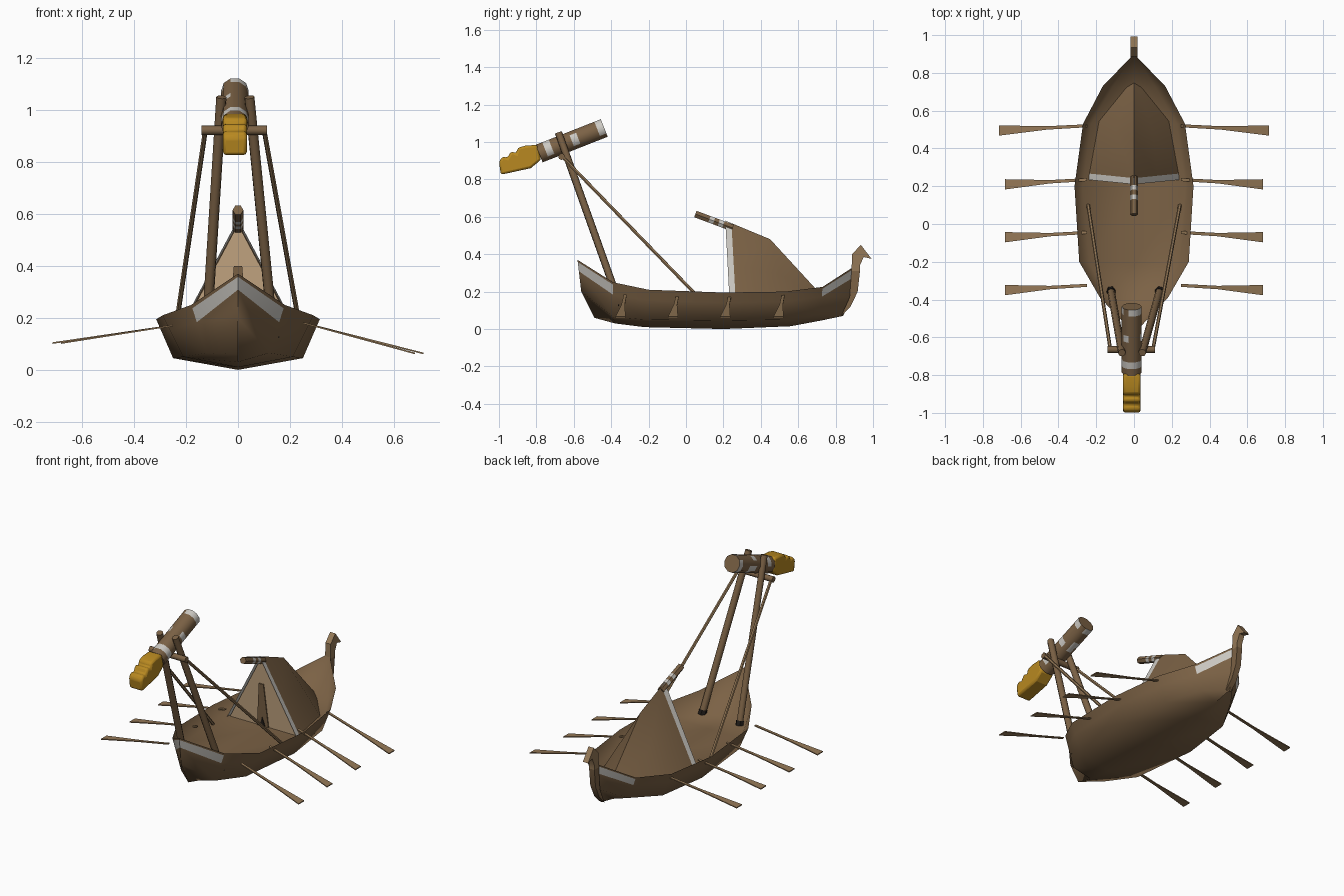
import bpy, bmesh, math, random
from mathutils import Vector

random.seed(4)
cube = bpy.data.objects.get("Cube")
if cube:
    bpy.data.objects.remove(cube)


def material(name, r, g, b):
    m = bpy.data.materials.new(name)
    m.use_nodes = True
    m.diffuse_color = (r, g, b, 1)
    bsdf = next(n for n in m.node_tree.nodes if n.type == 'BSDF_PRINCIPLED')
    bsdf.inputs["Base Color"].default_value = (r, g, b, 1)
    bsdf.inputs["Roughness"].default_value = 0.9
    return m


WOOD = material("brown wood", 0.2, 0.122, 0.06)
PALE = material("pale wood", 0.3, 0.19, 0.095)
WHITE = material("worn white paint", 0.6, 0.58, 0.54)
TAN = material("tan cloth", 0.55, 0.38, 0.22)
GOLD = material("gold", 0.48, 0.25, 0.015)
BLACK = material("black iron", 0.015, 0.012, 0.01)


def loft(name, rings, mats, rule=None, caps=True, angle=40):
    """Join closed rings of points; rule(i, j) picks a material per face."""
    bm = bmesh.new()
    rows = [[bm.verts.new(p) for p in ring] for ring in rings]
    n = len(rows[0])
    for i in range(len(rows) - 1):
        for j in range(n):
            k = (j + 1) % n
            f = bm.faces.new((rows[i][j], rows[i][k], rows[i + 1][k], rows[i + 1][j]))
            f.material_index = rule(i, j) if rule else 0
    if caps:
        bm.faces.new(rows[0])
        bm.faces.new(rows[-1])
    bmesh.ops.remove_doubles(bm, verts=bm.verts, dist=0.0005)
    bmesh.ops.dissolve_degenerate(bm, edges=bm.edges, dist=0.0001)
    bmesh.ops.recalc_face_normals(bm, faces=bm.faces)
    me = bpy.data.meshes.new(name)
    bm.to_mesh(me)
    bm.free()
    for m in mats:
        me.materials.append(m)
    ob = bpy.data.objects.new(name, me)
    bpy.context.collection.objects.link(ob)
    bpy.ops.object.select_all(action='DESELECT')
    ob.select_set(True)
    bpy.context.view_layer.objects.active = ob
    bpy.ops.object.shade_smooth_by_angle(angle=math.radians(angle))
    return ob


def rod(name, a, b, r, mats, sides=8, segs=1, rule=None):
    a, b = Vector(a), Vector(b)
    d = (b - a).normalized()
    u = d.cross(Vector((0, 0, 1)) if abs(d.z) < 0.95 else Vector((0, 1, 0))).normalized()
    v = u.cross(d)
    rings = []
    for i in range(segs + 1):
        c = a.lerp(b, i / segs)
        rings.append([c + r * (u * math.cos(t) + v * math.sin(t))
                      for t in (math.tau * j / sides for j in range(sides))])
    return loft(name, rings, mats, rule, angle=50)


def plate(name, outline, push, mat):
    pts = [Vector(p) for p in outline]
    return loft(name, [pts, [p + Vector(push) for p in pts]], [mat], angle=25)


# Hull: gunwale, chine and keel at each station, with a sunken deck
gunwale = [(0, -.58, .37), (.18, -.39, .25), (.29, -.2, .21), (.315, .2, .195),
           (.27, .53, .2), (.165, .73, .225), (0, .9, .335)]
chine = [(0, -.56, .2), (.12, -.39, .065), (.21, -.22, .05), (.25, .2, .045),
         (.21, .53, .05), (.11, .72, .08), (0, .885, .17)]
keel = [(-.49, .06), (-.38, .03), (-.22, .01), (.2, 0), (.56, .015), (.72, .045), (.84, .07)]
DECK = 0.13
rings = []
for g, c, k in zip(gunwale, chine, keel):
    g, c = Vector(g), Vector(c)
    wall = [g.lerp(c, t) for t in (0, .07, .36, 1)]
    inner = g.copy()
    if g.x > 0:
        inner = g.lerp(c, (g.z - DECK) / (g.z - c.z)) - Vector((.015, 0, 0))
    half = [inner] + wall
    mirror = [Vector((-p.x, p.y, p.z)) for p in reversed(half)]
    rings.append([Vector((0, inner.y, inner.z))] + half + [Vector((0, *k))] + mirror)
last = len(rings) - 2
loft("hull", rings, [WOOD, WHITE],
     lambda i, j: 1 if i in (0, last) and j in (3, 8) else 0, caps=False, angle=66)

# Stern post with curled finial
T = 0.018
post = [(.83, .07), (.875, .17), (.885, .31), (.93, .31), (.918, .2), (.88, .12)]
finial = [(.885, .31), (.888, .4), (.935, .45), (.992, .375), (.95, .385), (.93, .34), (.93, .31)]
plate("stern_post", [(-T, y, z) for y, z in post], (2 * T, 0, 0), WOOD)
plate("stern_finial", [(-T, y, z) for y, z in finial], (2 * T, 0, 0), PALE)

# Tent: half width, base y, ridge y, ridge height
tent = []
for w, yb, yt, zt in [(.25, .235, .21, .58), (.247, .268, .243, .566),
                      (.195, .55, .45, .48), (0, .79, .79, .11)]:
    base, top = Vector((w, yb, .11)), Vector((0, yt, zt))
    side = [base, base.lerp(top, .5)]
    tent.append(side + [top] + [Vector((-p.x, p.y, p.z)) for p in reversed(side)])
loft("tent", tent, [WOOD, WHITE], lambda i, j: 1 if i == 0 and j < 4 else 0, caps=False, angle=45)
plate("tent_front", [(-.235, .25, .12), (.235, .25, .12), (0, .226, .56)], (0, .006, 0), TAN)
plate("tent_door", [(-.04, .244, .12), (.04, .244, .12), (.016, .227, .4), (-.016, .227, .4)],
      (0, .006, 0), WOOD)
plate("door_gap", [(-.022, .24, .12), (.022, .24, .12), (0, .236, .19)], (0, .006, 0), BLACK)
rod("tent_pole", (0, .05, .615), (0, .25, .54), .021, [WOOD, WHITE], 6, 8,
    lambda i, j: 1 if i in (3, 5) else 0)

# Ram beam with worn paint
CX = -.012


def worn(i, j):
    chance = {1: .6, 5: .4, 6: .3, 9: .5}.get(i, 0)
    return 1 if random.random() < chance else 0


rod("ram_beam", (CX, -.785, .938), (CX, -.437, 1.075), .053, [WOOD, WHITE], 10, 10, worn)

# Gold ram head
head = [(-1, .895), (-.99, .825), (-.83, .86), (-.775, .905), (-.795, .985), (-.86, .98),
        (-.9, .968), (-.908, .94), (-.935, .95), (-.955, .915), (-.98, .922)]
ob = plate("ram_head", [(CX - .046, y, z) for y, z in head], (.092, 0, 0), GOLD)
bev = ob.modifiers.new("rounding", 'BEVEL')
bev.width = .012
bev.segments = 2

# Crossbar, legs, feet and stay ropes
rod("crossbar", (-.14, -.665, .922), (.112, -.665, .922), .018, [WOOD])
for side, s, foot_x, top_x, tie_x in [("right", -1, -.122, -.064, -.125), ("left", 1, .136, .044, .1)]:
    foot = Vector((foot_x, -.352, .125))
    top = Vector((top_x, -.682, 1.05))
    rod(side + "_leg", foot, top, .02, [WOOD])
    rod(side + "_foot", foot, foot.lerp(top, .03), .024, [BLACK], 6)
    rod(side + "_rope", (s * .243, .1, .135), (tie_x, -.665, .925), .0095, [PALE], 6)

# Oars: flat blades widening to the tip
for n, y in enumerate((-.325, -.045, .235, .52)):
    for side, s, z_in, z_out in [("right", -1, .168, .1), ("left", 1, .178, .06)]:
        reach = .715 if n == 3 else .682
        a, b = Vector((s * .25, y, z_in)), Vector((s * reach, y - .025, z_out))
        edge = [(0, .008), (.45, .009), (1, .027)]
        outline = [a.lerp(b, t) + Vector((0, w, 0)) for t, w in edge]
        outline += [a.lerp(b, t) - Vector((0, w, 0)) for t, w in reversed(edge)]
        plate(f"{side}_oar_{n + 1}", outline, (0, 0, .006), PALE)
